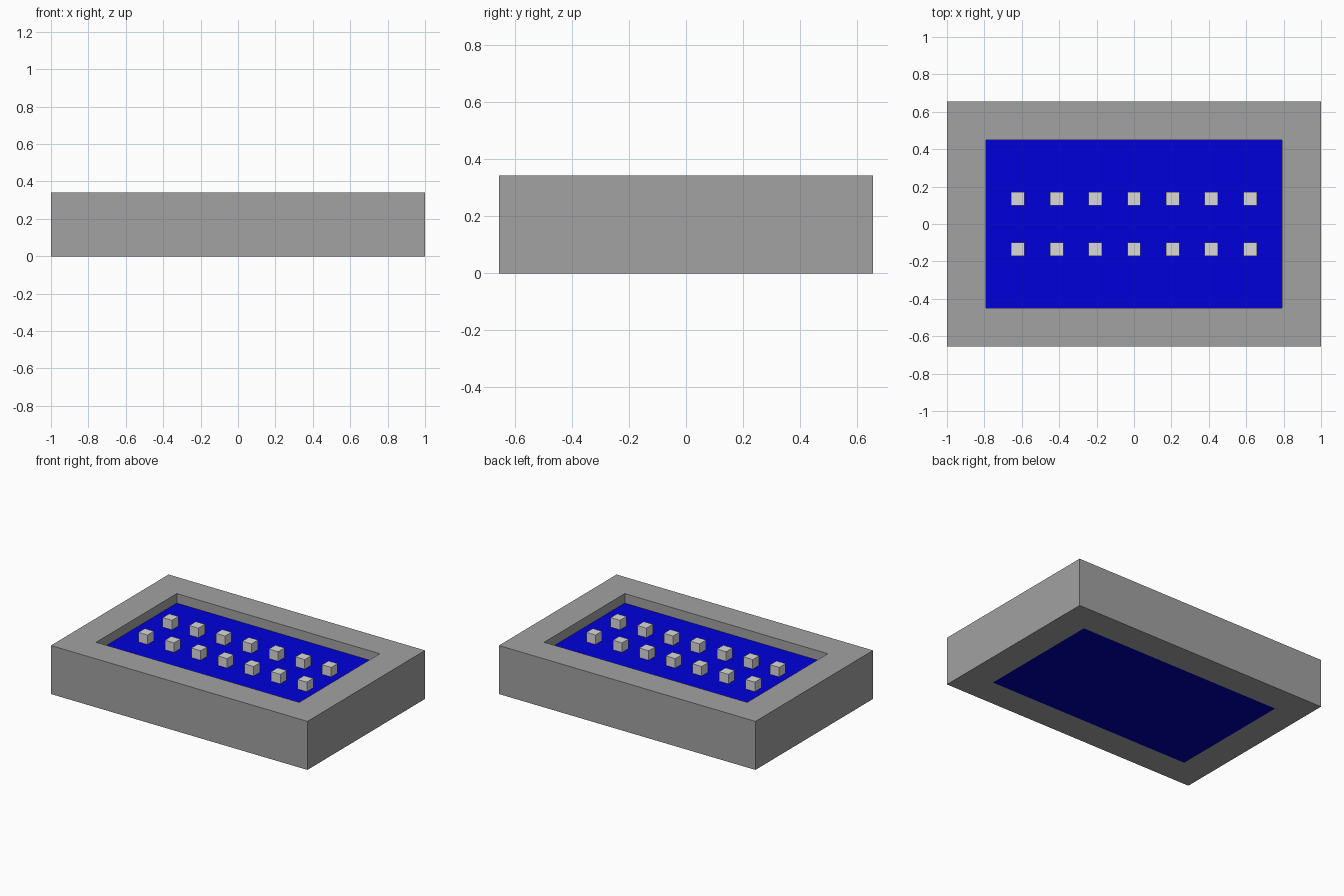
import bpy
import bmesh

cube = bpy.data.objects.get("Cube")
if cube:
    bpy.data.objects.remove(cube, do_unlink=True)

HEIGHT, WATER_Z = 0.342, 0.275
OUTER = (1.0, 0.655)
INNER = (0.792, 0.449)


def material(name, rgb):
    mat = bpy.data.materials.new(name)
    mat.use_nodes = True
    mat.diffuse_color = (*rgb, 1)
    mat.node_tree.nodes["Principled BSDF"].inputs["Base Color"].default_value = (*rgb, 1)
    return mat


def finish(name, bm, mat):
    bmesh.ops.recalc_face_normals(bm, faces=bm.faces)
    mesh = bpy.data.meshes.new(name)
    bm.to_mesh(mesh)
    bm.free()
    mesh.materials.append(mat)
    obj = bpy.data.objects.new(name, mesh)
    bpy.context.collection.objects.link(obj)
    return obj


def box(name, half, z0, z1, mat, x=0, y=0):
    bm = bmesh.new()
    bmesh.ops.create_cube(bm, size=2)
    for v in bm.verts:
        v.co.x = x + v.co.x * half[0]
        v.co.y = y + v.co.y * half[1]
        v.co.z = z1 if v.co.z > 0 else z0
    return finish(name, bm, mat)


def ring(bm, half, z):
    signs = ((-1, -1), (1, -1), (1, 1), (-1, 1))
    return [bm.verts.new((sx * half[0], sy * half[1], z)) for sx, sy in signs]


stone = material("stone grey", (0.36, 0.36, 0.36))
water_blue = material("bright blue", (0.0, 0.0, 0.7))
under_blue = material("dark blue", (0.0, 0.0, 0.42))
silver = material("light grey", (0.69, 0.69, 0.69))

# Rectangular surround, open through the middle
bm = bmesh.new()
loops = [ring(bm, OUTER, 0), ring(bm, OUTER, HEIGHT),
         ring(bm, INNER, HEIGHT), ring(bm, INNER, 0)]
for k, a in enumerate(loops):
    b = loops[(k + 1) % 4]
    for i in range(4):
        j = (i + 1) % 4
        bm.faces.new((a[i], a[j], b[j], b[i]))
finish("pool_surround", bm, stone)

# Water fills the opening; its underside is darker
water = box("water", INNER, 0, WATER_Z, water_blue)
water.data.materials.append(under_blue)
for face in water.data.polygons:
    face.material_index = int(face.normal.z < -0.5)

# Two rows of seven small blocks standing on the water
for row, y in (("front", -0.136), ("back", 0.136)):
    for i in range(7):
        box(f"{row}_block_{i + 1}", (0.036, 0.036), WATER_Z, HEIGHT,
            silver, x=(i - 3) * 0.207, y=y)
